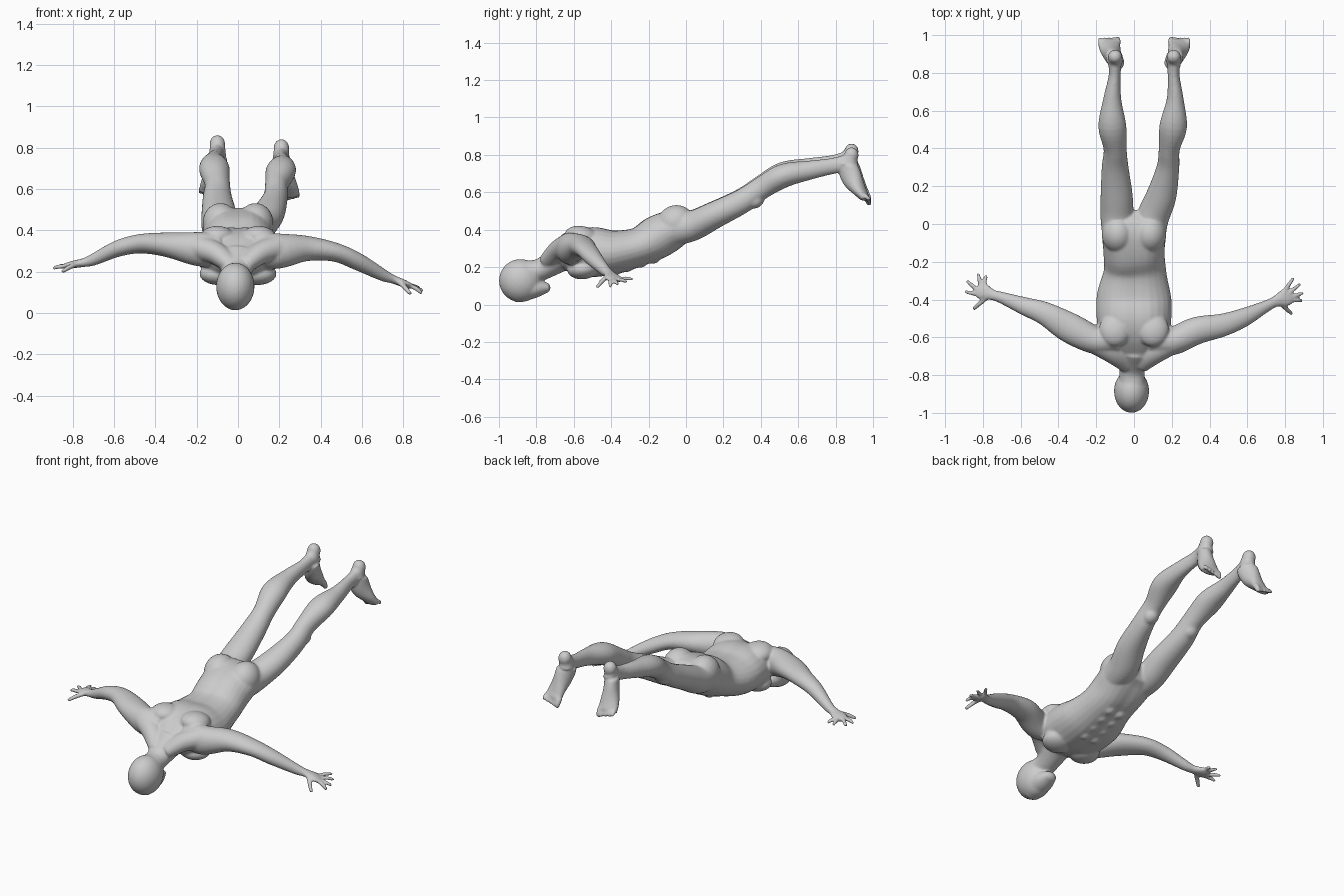
import bpy, bmesh, math
from mathutils import Vector, Matrix

cube = bpy.data.objects.get("Cube")
if cube:
    bpy.data.objects.remove(cube, do_unlink=True)

UP = Vector((0, 0, 1))
SIDES = 28
STEPS = 5
bm = bmesh.new()


def spline(rows):
    """Smooth the rows (centre, side radius, normal radius) with a Catmull-Rom curve."""
    rows = [Vector(r) for r in rows]
    ext = [rows[0] * 2 - rows[1]] + rows + [rows[-1] * 2 - rows[-2]]
    out = []
    for a, b, c, d in zip(ext, ext[1:], ext[2:], ext[3:]):
        for k in range(STEPS):
            t = k / STEPS
            out.append(b + (c - a) * (t / 2) + (a * 2 - b * 5 + c * 4 - d) * (t * t / 2)
                       + (b * 3 - a - c * 3 + d) * (t ** 3 / 2))
    return out + [rows[-1]]


def tube(rows, groove=0.0):
    """Closed loft of ellipses; groove presses a line into the top and bottom."""
    rows = spline(rows)
    centres = [Vector(r[:3]) for r in rows]
    rings = []
    last = len(rows) - 1
    for i, r in enumerate(rows):
        t = (centres[min(i + 1, last)] - centres[max(i - 1, 0)]).normalized()
        side = t.cross(UP).normalized()
        normal = side.cross(t)
        ring = []
        for k in range(SIDES):
            a = math.tau * k / SIDES
            dent = 1 - groove * math.sin(a) ** 20
            ring.append(bm.verts.new(centres[i] + (side * (math.cos(a) * r[3])
                                     + normal * (math.sin(a) * r[4])) * dent))
        rings.append(ring)
        if i in (0, last):
            tip = bm.verts.new(centres[i] + t * (min(r[3], r[4]) * (0.6 if i else -0.6)))
            for k in range(SIDES):
                bm.faces.new((ring[k], ring[(k + 1) % SIDES], tip))
    for lo, hi in zip(rings, rings[1:]):
        for k in range(SIDES):
            n = (k + 1) % SIDES
            bm.faces.new((lo[k], lo[n], hi[n], hi[k]))


def blob(centre, radii, tilt=0.0):
    m = (Matrix.Translation(centre) @ Matrix.Rotation(tilt, 4, 'X')
         @ Matrix.Diagonal((*radii, 1)))
    bmesh.ops.create_uvsphere(bm, u_segments=28, v_segments=18, radius=1, matrix=m)


def digit(start, tip, radius):
    """Finger or toe, slightly arched and tapered."""
    a, b = Vector(start), Vector(tip)
    mid = a.lerp(b, 0.5) + UP * radius * 0.3
    tube([(*a, radius, radius), (*mid, radius, radius), (*b, radius * 0.8, radius * 0.75)])


# Head, jaw and neck
blob((-.013, -.885, .128), (.093, .115, .115))
tube([(-.013, -.91, .085, .07, .075), (-.013, -.81, .088, .066, .055),
      (-.013, -.735, .09, .036, .024)])
tube([(-.01, -.86, .17, .07, .065), (-.01, -.77, .19, .068, .06), (0, -.66, .26, .1, .08)])

# Torso
tube([(0, -.69, .26, .1, .065), (0, -.6, .27, .18, .122), (0, -.5, .28, .198, .145),
      (0, -.38, .28, .197, .127), (.005, -.25, .31, .166, .112), (0, -.15, .362, .162, .125),
      (0, -.05, .41, .168, .11), (0, .03, .43, .14, .08)], groove=0.09)

# Paired torso muscles
for s in (-1, 1):
    tube([(s * .03, -.73, .235, .06, .045), (s * .11, -.68, .29, .06, .055),
          (s * .2, -.62, .32, .07, .065)])
    blob((s * .092, -.55, .19), (.095, .085, .055), .1)
    blob((s * .1, -.56, .365), (.085, .09, .055), -.15)
    blob((s * .085, -.055, .437), (.086, .1, .094), .4)
    for k in range(4):
        y = -.38 + k * .07
        blob((s * .036, y, .175 + k * .022), (.032, .032, .022), .3)

# Arms, each ending in a palm
right_arm = [(-.1, -.6, .305, .08, .085), (-.2, -.615, .31, .075, .082),
             (-.34, -.55, .33, .08, .06), (-.47, -.475, .335, .062, .047),
             (-.58, -.435, .312, .048, .04), (-.7, -.39, .258, .031, .029),
             (-.75, -.375, .243, .029, .021), (-.8, -.355, .234, .046, .018),
             (-.828, -.34, .226, .042, .014)]
left_arm = [(.1, -.6, .3, .08, .085), (.2, -.62, .3, .075, .085), (.33, -.565, .312, .073, .062),
            (.47, -.535, .294, .061, .046), (.58, -.495, .248, .05, .042),
            (.7, -.435, .184, .031, .03), (.75, -.41, .163, .03, .021),
            (.8, -.39, .143, .047, .018), (.828, -.375, .128, .043, .014)]
hands = [
    (right_arm, (-.85, -.45, .2),
     [(-.895, -.358, .215), (-.885, -.3, .22), (-.825, -.263, .224), (-.782, -.272, .222)]),
    (left_arm, (.835, -.475, .092),
     [(.89, -.405, .095), (.895, -.365, .107), (.88, -.318, .122), (.845, -.285, .135)]),
]
for arm, thumb, tips in hands:
    tube(arm)
    palm, end = Vector(arm[-2][:3]), Vector(arm[-1][:3])
    s = 1 if end.x > 0 else -1
    wrist = Vector(arm[-3][:3])
    digit(wrist.lerp(palm, .5) + Vector((0, -.02, 0)), thumb, .013)
    across = (end - palm).cross(UP).normalized() * s
    for k, tip in enumerate(tips):
        digit(end + across * (k - 1.5) * -.022 - (end - palm) * (.2 * k), tip, .0115)

# Legs
right_leg = [(-.085, -.08, .41, .08, .1), (-.09, .03, .422, .087, .082),
             (-.092, .15, .479, .085, .072), (-.1, .3, .556, .071, .065),
             (-.1, .4, .627, .061, .06), (-.115, .52, .698, .074, .064),
             (-.115, .66, .732, .048, .051), (-.103, .78, .755, .032, .043),
             (-.1, .86, .775, .034, .045)]
left_leg = [(.085, -.08, .41, .08, .1), (.098, .03, .42, .086, .082),
            (.145, .15, .477, .08, .072), (.18, .3, .552, .06, .065),
            (.187, .4, .62, .056, .06), (.208, .52, .688, .073, .064),
            (.218, .66, .718, .045, .051), (.21, .78, .74, .032, .043),
            (.21, .86, .757, .034, .045)]
for leg, s, drop in ((right_leg, -1, 0), (left_leg, 1, .02)):
    tube(leg)
    x = leg[-1][0]
    blob((leg[4][0], .37, .565 - drop / 2), (.045, .05, .04), .5)
    # Heel, foot and toes
    blob((x, .885, .818 - drop), (.038, .038, .043))
    tube([(x, .878, .815 - drop, .036, .036), (x, .868, .755 - drop, .042, .058),
          (x + s * .012, .89, .69 - drop, .046, .056), (x + s * .026, .928, .63 - drop, .056, .036),
          (x + s * .032, .958, .59 - drop, .06, .024)])
    for k in range(5):
        tx = x + s * (-.014 + k * .023)
        digit((tx, .957, .6 - drop), (tx + s * .002, .982, .555 - drop + k * .006),
              .017 if k == 0 else .012)

bmesh.ops.recalc_face_normals(bm, faces=bm.faces)
mesh = bpy.data.meshes.new("body")
bm.to_mesh(mesh)
bm.free()
body = bpy.data.objects.new("body", mesh)
bpy.context.collection.objects.link(body)

# Fuse all parts into one smooth skin
fuse = body.modifiers.new("fuse", 'REMESH')
fuse.mode = 'VOXEL'
fuse.voxel_size = .007
soften = body.modifiers.new("soften", 'SMOOTH')
soften.factor = .5
soften.iterations = 7
graph = bpy.context.evaluated_depsgraph_get()
skin = bpy.data.meshes.new_from_object(body.evaluated_get(graph))
body.modifiers.clear()
body.data = skin
skin.name = "body_skin"
bpy.data.meshes.remove(mesh)
for p in skin.polygons:
    p.use_smooth = True

# Plain grey
grey = bpy.data.materials.new("light_grey")
grey.use_nodes = True
grey.diffuse_color = (.6, .6, .6, 1)
grey.node_tree.nodes["Principled BSDF"].inputs["Base Color"].default_value = (.6, .6, .6, 1)
skin.materials.clear()
skin.materials.append(grey)
